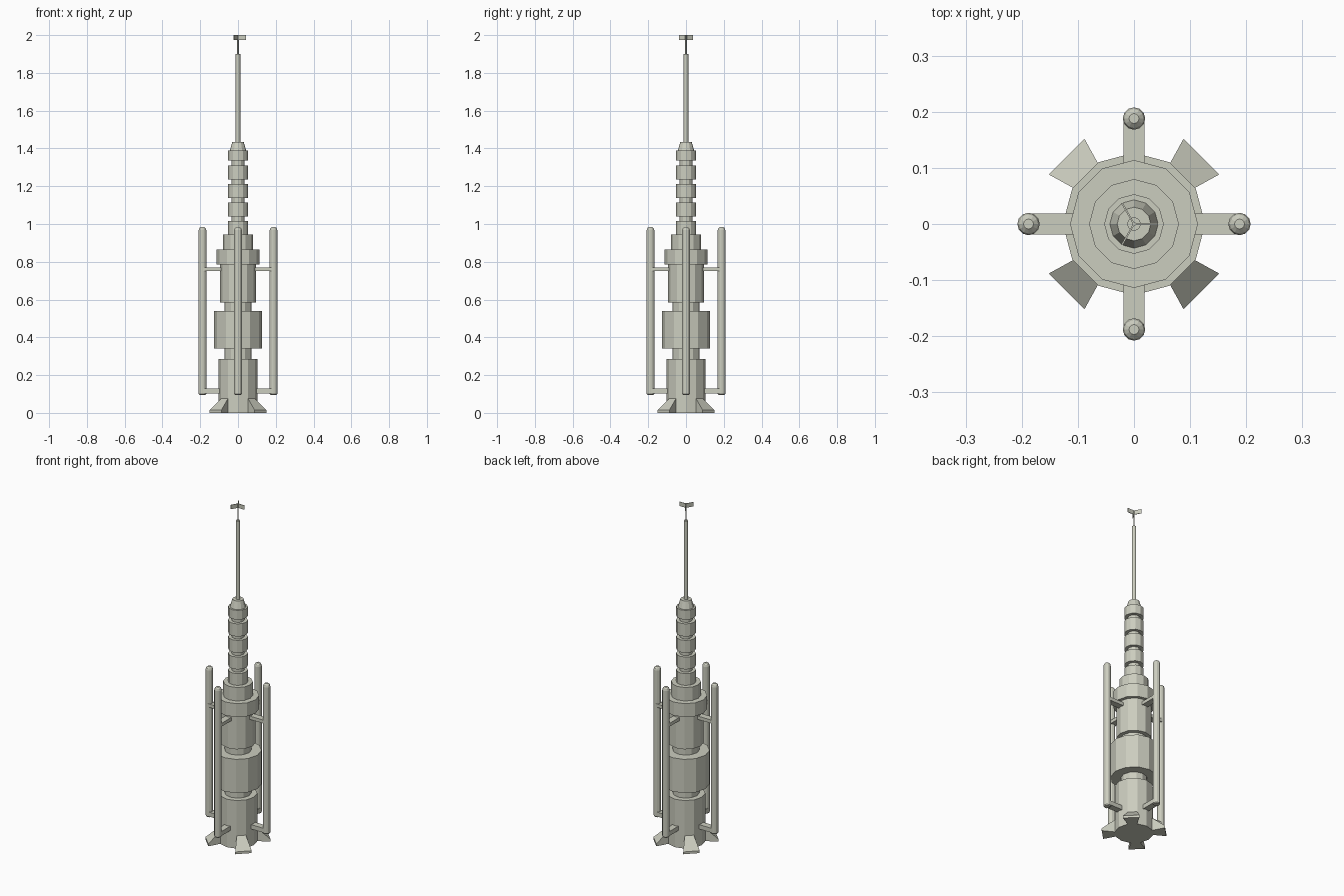
import bpy
import bmesh
from math import cos, sin, pi, radians
from mathutils import Matrix

cube = bpy.data.objects.get("Cube")
if cube:
    bpy.data.objects.remove(cube)

hull_mat = bpy.data.materials.new("pale_grey_hull")
hull_mat.use_nodes = True
hull_mat.diffuse_color = (0.60, 0.61, 0.52, 1)
hull_mat.node_tree.nodes["Principled BSDF"].inputs["Base Color"].default_value = (0.60, 0.61, 0.52, 1)


def finish(name, bm, angle=0):
    """Turn a bmesh into a flat-shaded object rotated about the z axis."""
    bmesh.ops.recalc_face_normals(bm, faces=bm.faces)
    bm.transform(Matrix.Rotation(radians(angle), 4, 'Z'))
    mesh = bpy.data.meshes.new(name)
    bm.to_mesh(mesh)
    bm.free()
    mesh.materials.append(hull_mat)
    obj = bpy.data.objects.new(name, mesh)
    bpy.context.collection.objects.link(obj)
    return obj


def lathe(name, profile, sides=12, offset=0, angle=0):
    """Closed faceted solid from (radius, height) pairs."""
    bm = bmesh.new()
    rings = []
    for r, z in profile:
        rings.append([bm.verts.new((offset + r * cos(2 * pi * i / sides),
                                    r * sin(2 * pi * i / sides), z))
                      for i in range(sides)])
    for low, high in zip(rings, rings[1:]):
        for i in range(sides):
            j = (i + 1) % sides
            bm.faces.new((low[i], low[j], high[j], high[i]))
    bm.faces.new(rings[0])
    bm.faces.new(rings[-1])
    return finish(name, bm, angle)


def box(name, x0, x1, width, z0, z1, angle):
    """Radial bar running from x0 to x1, then turned to its angle."""
    bm = bmesh.new()
    bmesh.ops.create_cube(bm, size=1)
    bm.transform(Matrix.Translation(((x0 + x1) / 2, 0, (z0 + z1) / 2))
                 @ Matrix.Diagonal((x1 - x0, width, z1 - z0, 1)))
    return finish(name, bm, angle)


def foot(name, angle):
    """Flared foot: narrow and tall at the hull, wide and thin outside."""
    bm = bmesh.new()
    ends = []
    for x, half, top in ((0.09, 0.022, 0.085), (0.17, 0.045, 0.014)):
        ends.append([bm.verts.new((x, y, z)) for y, z in
                     ((-half, 0), (half, 0), (half, top), (-half, top))])
    inner, outer = ends
    bm.faces.new(inner)
    bm.faces.new(outer)
    for i in range(4):
        j = (i + 1) % 4
        bm.faces.new((inner[i], inner[j], outer[j], outer[i]))
    return finish(name, bm, angle)


# Stepped main hull: (radius, top height) of each drum
profile = []
bottom = 0
for radius, top in ((0.104, 0.285), (0.072, 0.34), (0.127, 0.54),
                    (0.072, 0.585), (0.095, 0.785), (0.114, 0.865),
                    (0.08, 0.945), (0.053, 1.015)):
    profile += [(radius, bottom), (radius, top)]
    bottom = top
lathe("main_hull", profile)

# Ringed upper spire
lathe("spire_core", [(0.034, 1.01), (0.034, 1.39)])
for n, (low, high) in enumerate(((1.04, 1.113), (1.138, 1.212),
                                 (1.235, 1.31), (1.335, 1.39))):
    lathe(f"spire_ring_{n + 1}", [(0.053, low), (0.053, high)])
lathe("spire_cap", [(0.043, 1.39), (0.03, 1.435)])

# Mast and its three-vaned tip
lathe("mast", [(0.012, 1.43), (0.012, 1.9)])
lathe("mast_tip", [(0.004, 1.9), (0.004, 2.0)], sides=8)
for n in range(3):
    box(f"tip_vane_{n + 1}", 0, 0.043, 0.003, 1.975, 2.0, 120 * n)

# Four side pods with their arms, and four feet between them
for n, side in enumerate(("left", "back", "right", "front")):
    turn = 90 * n
    lathe(f"{side}_pod", [(0.016, 0.095), (0.02, 0.1), (0.02, 0.967),
                          (0.017, 0.978), (0.009, 0.985)],
          offset=0.188, angle=turn)
    box(f"{side}_upper_arm", 0.08, 0.188, 0.038, 0.75, 0.77, turn)
    box(f"{side}_lower_arm", 0.09, 0.188, 0.038, 0.102, 0.128, turn)
    foot(f"foot_{n + 1}", turn + 45)
